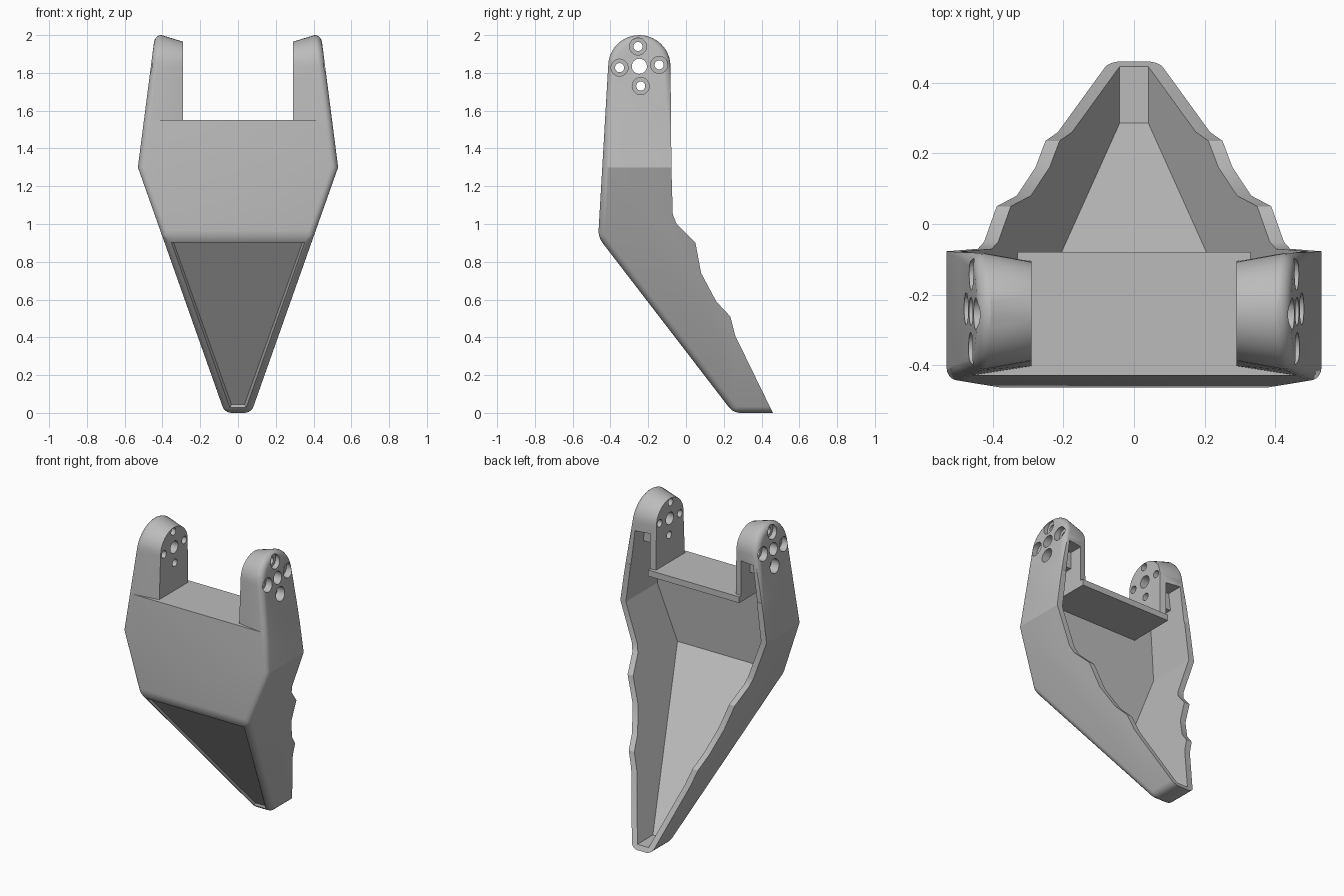
import bpy, bmesh, math
from mathutils import Vector, Matrix

cube = bpy.data.objects.get("Cube")
if cube:
    bpy.data.objects.remove(cube)

grey = bpy.data.materials.new("plain grey")
grey.use_nodes = True
GREY = (0.5, 0.5, 0.5, 1)
grey.diffuse_color = GREY
grey.node_tree.nodes["Principled BSDF"].inputs["Base Color"].default_value = GREY

SHELF, SLOT = 1.55, 0.29          # shelf height, half width of the fork slot
PIVOT = Vector((0, -0.247, 1.835))  # centre of the rounded fork ends
R = 0.165


def clip(bm, co, no):
    """Cut away everything on the normal's side and cap the cut."""
    geom = bm.verts[:] + bm.edges[:] + bm.faces[:]
    cut = bmesh.ops.bisect_plane(bm, geom=geom, dist=1e-5, plane_co=co, plane_no=no, clear_outer=True)
    edges = [e for e in cut["geom_cut"] if isinstance(e, bmesh.types.BMEdge) and e.is_boundary]
    bmesh.ops.holes_fill(bm, edges=edges, sides=0)
    bmesh.ops.recalc_face_normals(bm, faces=bm.faces)


def tapered_prism(profile, wall=0.0):
    """Side profile swept across x, then trimmed to the kite-shaped front outline."""
    bm = bmesh.new()
    face = bm.faces.new([bm.verts.new((-0.8, y, z)) for y, z in profile])
    new = bmesh.ops.extrude_face_region(bm, geom=[face])["geom"]
    bmesh.ops.translate(bm, vec=(1.6, 0, 0), verts=[v for v in new if isinstance(v, bmesh.types.BMVert)])
    bmesh.ops.recalc_face_normals(bm, faces=bm.faces)
    for s in (1, -1):
        corner = (s * (0.53 - wall), 0, 1.3)
        clip(bm, corner, (s * 1.3, 0, -0.46))
        clip(bm, corner, (s * 0.7, 0, 0.09))
    return bm


def make(name, bm, helper=False):
    mesh = bpy.data.meshes.new(name)
    bm.to_mesh(mesh)
    bm.free()
    mesh.materials.append(grey)
    ob = bpy.data.objects.new(name, mesh)
    bpy.context.collection.objects.link(ob)
    ob.hide_render = helper
    return ob


def apply(ob, kind, **settings):
    mod = ob.modifiers.new(kind.title(), kind)
    for key, value in settings.items():
        setattr(mod, key, value)
    bpy.context.view_layer.objects.active = ob
    bpy.ops.object.modifier_apply(modifier=mod.name)


def carve(ob, cutter):
    apply(ob, "BOOLEAN", operation="DIFFERENCE", solver="EXACT", object=cutter)


def rod(x0, x1, radius, y, z):
    """Cylinder along x used for drilling."""
    bm = bmesh.new()
    place = Matrix.Translation(((x0 + x1) / 2, y, z)) @ Matrix.Rotation(math.pi / 2, 4, "Y")
    bmesh.ops.create_cone(bm, cap_ends=True, segments=32, radius1=radius, radius2=radius,
                          depth=x1 - x0, matrix=place)
    return make("drill", bm, True)


# Outer solid: front, slope, foot, wavy rear edge and rounded fork end
arch = [(PIVOT.y + R * math.cos(a), PIVOT.z + R * math.sin(a))
        for a in (math.pi * i / 20 for i in range(21))]
outer = tapered_prism([(-0.465, 0.93), (0.25, 0), (0.46, 0), (0.26, 0.41), (0.235, 0.51),
                       (0.16, 0.59), (0.08, 0.74), (0.05, 0.9), (-0.05, 1.0), (-0.07, 1.05),
                       (-0.077, 1.29)] + arch)


def is_side(f):
    return abs(f.normal.x) > 0.7


def is_front(f):
    return f.normal.y < -0.05 or f.normal.z < -0.3


rounded = []
for e in outer.edges:
    a, b = e.link_faces
    z = (e.verts[0].co.z + e.verts[1].co.z) / 2
    if is_side(a) != is_side(b):
        other = b if is_side(a) else a
        if is_front(other) or z > PIVOT.z:
            rounded.append(e)
    elif not is_side(a) and is_front(a) and is_front(b) and z < 1.2:
        rounded.append(e)
bmesh.ops.bevel(outer, geom=rounded, offset=0.035, segments=5, profile=0.5,
                affect="EDGES", clamp_overlap=False)

# Shallow triangular recess on the sloping front
outer.normal_update()
slope = max((f for f in outer.faces if f.normal.y < -0.3 and f.normal.z < -0.3),
            key=lambda f: f.calc_area())
bmesh.ops.inset_individual(outer, faces=[slope], thickness=0.015, depth=-0.012)

# Split the solid into the body and one fork arm
arm_bm = outer.copy()
clip(outer, (0, 0, SHELF), (0, 0, 1))
body = make("body_shell", outer)
clip(arm_bm, (0, 0, SHELF), (0, 0, -1))
clip(arm_bm, (SLOT, 0, 0), (-1, 0, 0))
for v in arm_bm.verts:            # draft towards the slot
    if abs(v.co.x - SLOT) < 1e-4:
        v.co.y = PIVOT.y + (v.co.y - PIVOT.y) * 0.85
        if v.co.z > PIVOT.z - 0.01:
            v.co.z = PIVOT.z - 0.01 + (v.co.z - PIVOT.z + 0.01) * 0.8
arm = make("fork_arms", arm_bm)

# Hollow interior, open at the back and reaching up into the arms
hollow = tapered_prism([(-0.43, 0.94), (0.285, 0.03), (0.9, 0.03), (0.9, 1.78), (-0.19, 1.78),
                        (-0.19, 1.67), (-0.375, 1.67)], wall=0.04)
pocket_bm = hollow.copy()
clip(hollow, (0, 0, SHELF - 0.04), (0, 0, 1))
clip(pocket_bm, (0.33, 0, 0), (-1, 0, 0))
clip(pocket_bm, (0, 0, 1.45), (0, 0, -1))
cavity = make("body_cavity", hollow, True)
pocket = make("arm_pocket", pocket_bm, True)
carve(arm, pocket)
apply(pocket, "MIRROR")
carve(body, cavity)
carve(body, pocket)
helpers = [cavity, pocket]

# Pivot hole and four counterbored screw holes
drills = [rod(0.1, 0.7, 0.04, PIVOT.y, PIVOT.z)]
for i in range(4):
    a = math.radians(4) + i * math.pi / 2
    y, z = PIVOT.y + 0.105 * math.cos(a), PIVOT.z + 0.105 * math.sin(a)
    drills += [rod(0.1, 0.7, 0.024, y, z), rod(0.42, 0.7, 0.045, y, z)]
for d in drills:
    carve(arm, d)
apply(arm, "MIRROR")

for ob in helpers + drills:
    bpy.data.objects.remove(ob)

for ob in (body, arm):
    bpy.ops.object.select_all(action="DESELECT")
    ob.select_set(True)
    bpy.context.view_layer.objects.active = ob
    bpy.ops.object.shade_smooth_by_angle(angle=math.radians(25))
